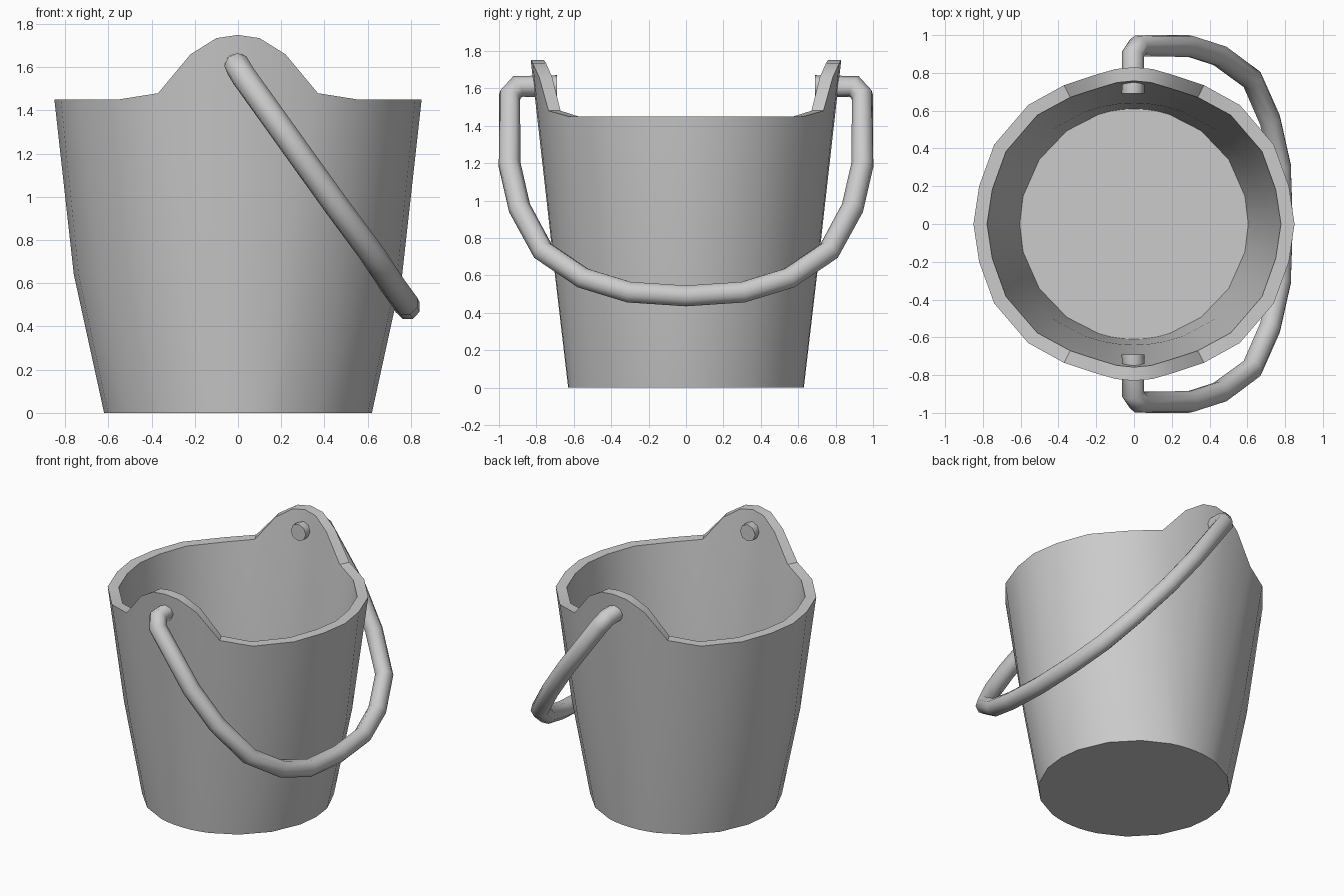
import bpy, bmesh, math
from mathutils import Vector

cube = bpy.data.objects.get("Cube")
if cube:
    bpy.data.objects.remove(cube, do_unlink=True)

grey = bpy.data.materials.new("plain grey")
grey.use_nodes = True
grey.diffuse_color = (0.6, 0.6, 0.6, 1)
bsdf = next(n for n in grey.node_tree.nodes if n.type == 'BSDF_PRINCIPLED')
bsdf.inputs["Base Color"].default_value = (0.6, 0.6, 0.6, 1)


def activate(obj):
    bpy.ops.object.select_all(action='DESELECT')
    obj.select_set(True)
    bpy.context.view_layer.objects.active = obj


# Bucket: one quarter of the wall, from the tip of the ear round to the side
RIM = [(0, .83, 1.75), (.1, .82, 1.735), (.22, .785, 1.66), (.37, .735, 1.48),
       (.56, .63, 1.45), (.74, .42, 1.45), (.82, .2, 1.45), (.85, 0, 1.45)]
BASE_ANGLES = [0, 6, 12, 18, 36, 56, 76, 90]


def oval(angle, rx, ry, z):
    a = math.radians(angle)
    return Vector((rx * math.sin(a), ry * math.cos(a), z))


def inward(p, amount):
    flat = Vector((p[0], p[1], 0))
    return Vector(p) - flat.normalized() * amount


rings = [[], [], [], [], [], []]
for rim, base in zip(RIM, BASE_ANGLES):
    rim_angle = math.degrees(math.atan2(rim[0], rim[1]))
    middle = oval((rim_angle + base) / 2, .76, .705, .64)
    column = [oval(base, .62, .63, 0), middle, Vector(rim),
              inward(rim, .072), inward(middle, .065), oval(base, .605, .61, .06)]
    for ring, point in zip(rings, column):
        ring.append(point)

bm = bmesh.new()
verts = [[bm.verts.new(p) for p in ring] for ring in rings]
for low, high in zip(verts, verts[1:]):
    for i in range(len(RIM) - 1):
        bm.faces.new((low[i], high[i], high[i + 1], low[i + 1]))
# Underside and floor
for ring in (verts[0], verts[-1]):
    centre = bm.verts.new((0, 0, ring[0].co.z))
    bm.faces.new([centre] + ring)
bmesh.ops.recalc_face_normals(bm, faces=bm.faces)
mesh = bpy.data.meshes.new("bucket")
bm.to_mesh(mesh)
bm.free()
bucket = bpy.data.objects.new("bucket", mesh)
bpy.context.collection.objects.link(bucket)
mirror = bucket.modifiers.new("mirror", 'MIRROR')
mirror.use_axis = (True, True, False)
mirror.use_clip = True
activate(bucket)
bpy.ops.object.modifier_apply(modifier="mirror")

# Consistent outward normals on the whole bucket
bm = bmesh.new()
bm.from_mesh(bucket.data)
bmesh.ops.recalc_face_normals(bm, faces=bm.faces)
bm.to_mesh(bucket.data)
bm.free()

# Handle: a tube through both ears, hanging to the left side
half = [(-.005, .69, 1.61), (-.005, .9, 1.61), (.025, .943, 1.56),
        (.29, .943, 1.19), (.455, .89, .96), (.625, .765, .73),
        (.72, .55, .585), (.775, .305, .51)]
path = half + [(.785, 0, .49)] + [(x, -y, z) for x, y, z in reversed(half)]
curve = bpy.data.curves.new("handle", 'CURVE')
curve.dimensions = '3D'
curve.bevel_depth = .06
curve.bevel_resolution = 2
curve.use_fill_caps = True
spline = curve.splines.new('POLY')
spline.points.add(len(path) - 1)
for point, co in zip(spline.points, path):
    point.co = (*co, 1)
handle = bpy.data.objects.new("handle", curve)
bpy.context.collection.objects.link(handle)
activate(handle)
bpy.ops.object.convert(target='MESH')
handle = bpy.context.view_layer.objects.active

# Colour and shading
for obj, angle in ((bucket, 35), (handle, 50)):
    obj.data.materials.clear()
    obj.data.materials.append(grey)
    activate(obj)
    bpy.ops.object.shade_smooth_by_angle(angle=math.radians(angle))
